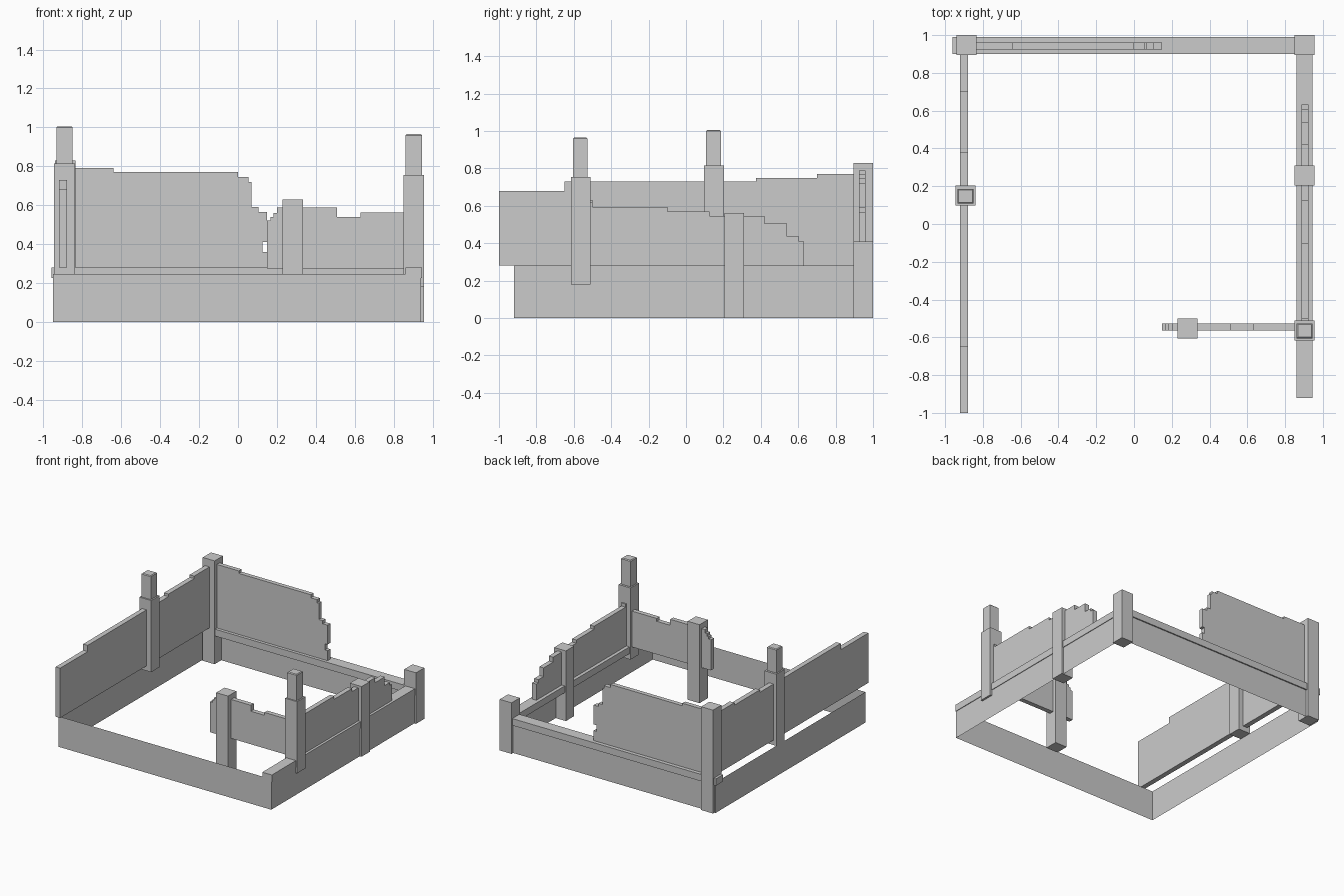
import bpy, bmesh

if "Cube" in bpy.data.objects:
    bpy.data.objects.remove(bpy.data.objects["Cube"])


def finish(name, bm, normals=True):
    if normals:
        bmesh.ops.recalc_face_normals(bm, faces=bm.faces)
    mesh = bpy.data.meshes.new(name)
    bm.to_mesh(mesh)
    bm.free()
    obj = bpy.data.objects.new(name, mesh)
    bpy.context.collection.objects.link(obj)
    return obj


def add_box(bm, x0, x1, y0, y1, z0, z1, chamfer=0):
    """Box with an optional chamfered top."""
    rings = [(0, z0), (0, z1 - chamfer)]
    if chamfer:
        rings.append((chamfer, z1))
    loops = [[bm.verts.new(p) for p in ((x0 + i, y0 + i, z), (x1 - i, y0 + i, z),
                                        (x1 - i, y1 - i, z), (x0 + i, y1 - i, z))]
             for i, z in rings]
    for a, b in zip(loops, loops[1:]):
        for k in range(4):
            bm.faces.new((a[k], a[(k + 1) % 4], b[(k + 1) % 4], b[k]))
    bm.faces.new(loops[0][::-1])
    bm.faces.new(loops[-1])


def box(name, *dims):
    bm = bmesh.new()
    add_box(bm, *dims)
    return finish(name, bm)


def panel(name, axis, lo, hi, outline):
    """Broken wall: (along, z) outline extruded through its thickness."""
    bm = bmesh.new()
    place = (lambda u, z: (u, lo, z)) if axis == 'x' else (lambda u, z: (lo, u, z))
    face = bm.faces.new([bm.verts.new(place(u, z)) for u, z in outline])
    out = bmesh.ops.extrude_face_region(bm, geom=[face])
    t = hi - lo
    bmesh.ops.translate(bm, verts=[v for v in out['geom'] if isinstance(v, bmesh.types.BMVert)],
                        vec=(0, t, 0) if axis == 'x' else (t, 0, 0))
    return finish(name, bm)


def steps(start, bottom, runs):
    """Outline of a stepped top: runs of (end position, height)."""
    pts, u = [(start, bottom)], start
    for end, z in runs:
        pts += [(u, z), (end, z)]
        u = end
    return pts + [(u, bottom)]


# Foundation skirt: thin sheets around the plot
def sheet(name, a, b, top):
    bm = bmesh.new()
    bm.faces.new([bm.verts.new(p) for p in ((*a, 0), (*b, 0), (*b, top), (*a, top))])
    return finish(name, bm, False)


sheet("foundation_front", (-0.95, -0.92), (0.94, -0.92), 0.245)
sheet("foundation_right", (0.94, -0.92), (0.94, 0.98), 0.225)
sheet("foundation_back", (0.94, 0.98), (-0.95, 0.98), 0.225)
sheet("foundation_left", (-0.95, 0.98), (-0.95, -0.92), 0.245)

# Sill beams on the right and back
box("sill_right", 0.86, 0.945, -0.92, 0.90, 0.225, 0.28)
box("sill_back", -0.96, 0.86, 0.90, 0.99, 0.225, 0.28)

# Plain posts
box("post_back_left", -0.94, -0.835, 0.895, 1.0, 0, 0.83)
box("post_back_right", 0.85, 0.955, 0.895, 1.0, 0, 0.41)
box("post_right_middle", 0.85, 0.955, 0.205, 0.31, 0, 0.563)
box("post_front_inner", 0.23, 0.335, -0.605, -0.50, 0, 0.63)

# Two-tier posts with a narrower upper section
for name, x, y, z0, z1, z2 in (("post_left", -0.892, 0.15, 0.24, 0.815, 1.005),
                               ("post_right_front", 0.903, -0.563, 0.18, 0.755, 0.965)):
    bm = bmesh.new()
    add_box(bm, x - 0.053, x + 0.053, y - 0.053, y + 0.053, z0, z1)
    add_box(bm, x - 0.042, x + 0.042, y - 0.042, y + 0.036, z1, z2, 0.006)
    finish(name, bm)

# Broken wall panels
panel("wall_left", 'y', -0.92, -0.88, steps(-1.0, 0.28, [
    (-0.65, 0.68), (0.375, 0.73), (0.70, 0.75), (0.90, 0.77)]))

back = steps(-0.84, 0.28, [(-0.64, 0.79), (0.0, 0.77), (0.055, 0.745), (0.07, 0.72),
                           (0.105, 0.59), (0.148, 0.565)])
back[-1:] = [(0.148, 0.41), (0.125, 0.41), (0.125, 0.36), (0.148, 0.36), (0.148, 0.28)]
panel("wall_back", 'x', 0.925, 0.96, back)

panel("wall_right", 'y', 0.887, 0.925, steps(-0.515, 0.28, [
    (-0.50, 0.62), (-0.10, 0.595), (0.125, 0.57), (0.42, 0.545), (0.54, 0.505),
    (0.605, 0.435), (0.632, 0.41)]))

panel("wall_front", 'x', -0.565, -0.528, steps(0.148, 0.275, [
    (0.168, 0.52), (0.182, 0.54), (0.20, 0.56), (0.51, 0.588), (0.63, 0.54), (0.855, 0.563)]))
